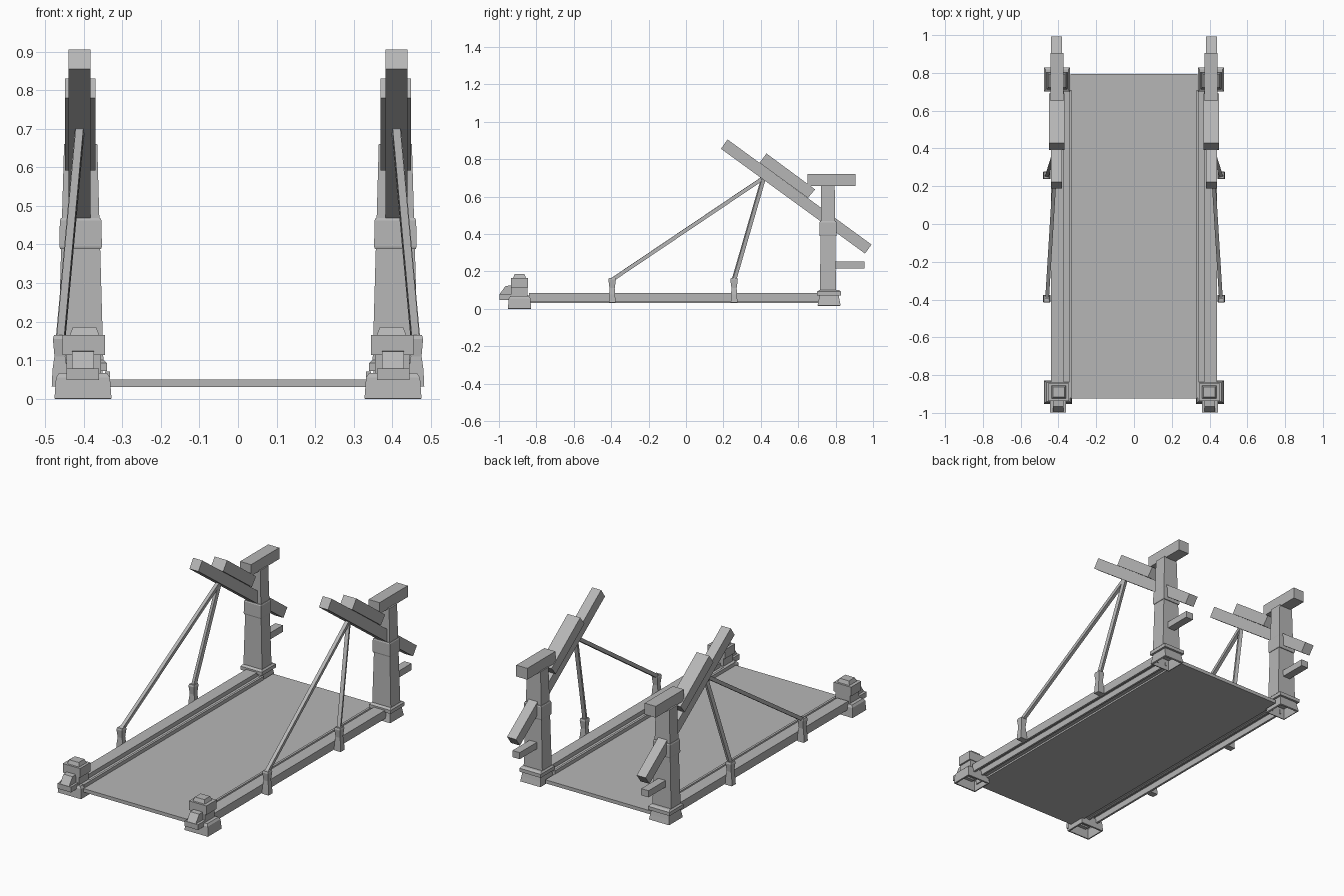
import bpy, bmesh
from mathutils import Vector

cube = bpy.data.objects.get("Cube")
if cube:
    bpy.data.objects.remove(cube, do_unlink=True)

GREY = (0.47, 0.47, 0.47, 1)
stone = bpy.data.materials.new("plain grey")
stone.use_nodes = True
stone.diffuse_color = GREY
stone.node_tree.nodes["Principled BSDF"].inputs["Base Color"].default_value = GREY


def finish(name, bm, mirror=True, shell=0):
    bmesh.ops.recalc_face_normals(bm, faces=bm.faces)
    mesh = bpy.data.meshes.new(name)
    bm.to_mesh(mesh)
    bm.free()
    mesh.materials.append(stone)
    obj = bpy.data.objects.new(name, mesh)
    bpy.context.collection.objects.link(obj)
    if shell:
        mod = obj.modifiers.new("Shell", 'SOLIDIFY')
        mod.thickness = shell
        mod.offset = -1
    if mirror:
        obj.modifiers.new("Mirror", 'MIRROR').use_mirror_merge = False
    return obj


def loft(name, cx, cy, sections, mirror=True, shell=0):
    """Stack of rectangles (z, half width, half depth); shell leaves the bottom open."""
    bm = bmesh.new()
    rings = [[bm.verts.new((cx + sx * w, cy + sy * d, z))
              for sx, sy in ((-1, -1), (1, -1), (1, 1), (-1, 1))]
             for z, w, d in sections]
    for lo, hi in zip(rings, rings[1:]):
        for i in range(4):
            j = (i + 1) % 4
            bm.faces.new((lo[i], lo[j], hi[j], hi[i]))
    bm.faces.new(rings[-1])
    if not shell:
        bm.faces.new(rings[0])
    return finish(name, bm, mirror, shell)


def prism(name, axis, profile, start, end):
    """Extrude a profile along x (y, z points) or y (x, z points)."""
    bm = bmesh.new()
    place = (lambda p, t: (t, *p)) if axis == 'x' else (lambda p, t: (p[0], t, p[1]))
    face = bm.faces.new([bm.verts.new(place(p, start)) for p in profile])
    out = bmesh.ops.extrude_face_region(bm, geom=[face])["geom"]
    move = Vector(place((0, 0), end - start))
    bmesh.ops.translate(bm, vec=move, verts=[v for v in out if isinstance(v, bmesh.types.BMVert)])
    return finish(name, bm)


def bar(name, a, b, size):
    """Square bar between two points."""
    a, b = Vector(a), Vector(b)
    bm = bmesh.new()
    bmesh.ops.create_cube(bm, size=1)
    bmesh.ops.scale(bm, vec=(size, size, (b - a).length), verts=bm.verts)
    bmesh.ops.rotate(bm, matrix=(b - a).to_track_quat('Z', 'Y').to_matrix(), verts=bm.verts)
    bmesh.ops.translate(bm, vec=(a + b) / 2, verts=bm.verts)
    return finish(name, bm)


def rect(a0, b0, a1, b1):
    return [(a0, b0), (a1, b0), (a1, b1), (a0, b1)]


# Bridge deck
loft("deck", 0, -0.065, [(0.03, 0.335, 0.86), (0.05, 0.335, 0.86)], mirror=False)

# Side rails: hollow outer channel and low inner curb
wall = 0.012
prism("side_rail", 'y', [(0.37, 0.035), (0.37, 0.083), (0.44, 0.083), (0.44, 0.035),
                         (0.44 - wall, 0.035), (0.44 - wall, 0.07),
                         (0.37 + wall, 0.07), (0.37 + wall, 0.035)], -0.84, 0.72)
prism("inner_ledge", 'y', rect(0.345, 0.04, 0.37, 0.06), -0.86, 0.71)
prism("inner_curb", 'y', rect(0.332, 0.03, 0.345, 0.07), -0.92, 0.71)

# Front posts
loft("front_post_base", 0.402, -0.89, [(0, 0.074, 0.062), (0.055, 0.07, 0.058),
                                      (0.067, 0.062, 0.05)], shell=0.012)
loft("front_post_body", 0.4, -0.89, [(0.06, 0.045, 0.042), (0.12, 0.045, 0.042)])
loft("front_post_block", 0.4, -0.89, [(0.113, 0.055, 0.046), (0.165, 0.055, 0.046)])
loft("front_post_cap", 0.398, -0.89, [(0.165, 0.038, 0.034), (0.186, 0.03, 0.026)])
prism("front_post_toe", 'x', [(-0.998, 0.048), (-0.92, 0.048), (-0.92, 0.078), (-0.998, 0.078)],
      0.36, 0.445)
prism("front_post_slope", 'x', [(-0.998, 0.076), (-0.92, 0.076), (-0.92, 0.125), (-0.965, 0.122)],
      0.373, 0.43)

# Rear pillars
PX, PY = 0.408, 0.765
loft("pillar_base", PX, PY, [(0.017, 0.064, 0.062), (0.045, 0.06, 0.056),
                             (0.078, 0.055, 0.05)], shell=0.012)
loft("pillar_plinth", PX, PY, [(0.072, 0.068, 0.064), (0.092, 0.068, 0.064), (0.1, 0.06, 0.052)])
loft("pillar_shaft", PX, 0.759, [(0.095, 0.059, 0.043), (0.66, 0.043, 0.036)])
loft("pillar_band", PX, 0.759, [(0.388, 0.053, 0.044), (0.395, 0.055, 0.046),
                               (0.462, 0.054, 0.045), (0.468, 0.051, 0.042)])
prism("pillar_top_beam", 'x', rect(0.65, 0.655, 0.905, 0.72), 0.372, 0.442)
prism("pillar_bracket", 'x', rect(0.785, 0.215, 0.955, 0.253), 0.385, 0.431)

# Tilted lifting arms with a shorter block lying on top
prism("lifting_arm", 'x', [(0.187, 0.855), (0.957, 0.295), (0.992, 0.343), (0.222, 0.905)],
      0.382, 0.439)
prism("arm_block", 'x', [(0.393, 0.78), (0.652, 0.592), (0.69, 0.638), (0.43, 0.83)],
      0.369, 0.449)

# Stay bars from the rail brackets up to the arms
for label, y in (("front", -0.395), ("rear", 0.257)):
    loft(label + "_stay_bracket", 0.462, y,
         [(0.032, 0.021, 0.018), (0.075, 0.019, 0.016), (0.11, 0.014, 0.014),
          (0.155, 0.018, 0.02), (0.165, 0.015, 0.017)])
    bar(label + "_stay_bar", (0.46, y, 0.155), (0.41, 0.415, 0.7), 0.02)
